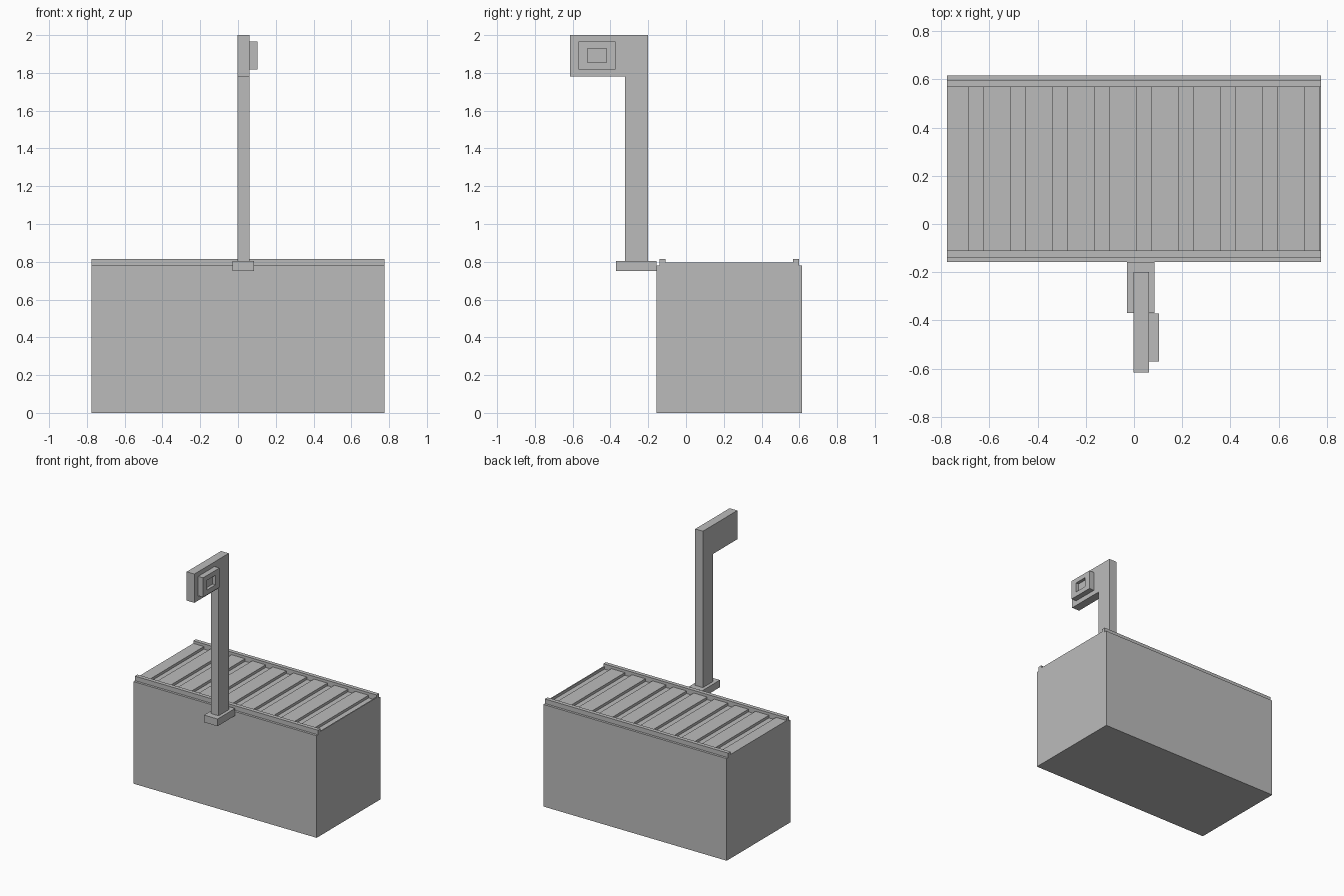
import bpy
import bmesh
from mathutils import Vector

# Remove the default cube
cube = bpy.data.objects.get("Cube")
if cube:
    bpy.data.objects.remove(cube, do_unlink=True)

# Single matte grey
grey = bpy.data.materials.new("plain_grey")
grey.use_nodes = True
colour = (0.5, 0.5, 0.5, 1)
grey.diffuse_color = colour
grey.node_tree.nodes["Principled BSDF"].inputs["Base Color"].default_value = colour


def finish(name, bm):
    bmesh.ops.recalc_face_normals(bm, faces=bm.faces)
    mesh = bpy.data.meshes.new(name)
    bm.to_mesh(mesh)
    bm.free()
    mesh.materials.append(grey)
    obj = bpy.data.objects.new(name, mesh)
    bpy.context.collection.objects.link(obj)
    return obj


def extrude_x(name, profile, x0, x1):
    """Extrude a (y, z) outline between two x positions."""
    bm = bmesh.new()
    face = bm.faces.new([bm.verts.new((x0, y, z)) for y, z in profile])
    result = bmesh.ops.extrude_face_region(bm, geom=[face])
    moved = [v for v in result["geom"] if isinstance(v, bmesh.types.BMVert)]
    bmesh.ops.translate(bm, verts=moved, vec=(x1 - x0, 0, 0))
    return finish(name, bm)


def box(name, x, y, z):
    outline = [(y[0], z[0]), (y[1], z[0]), (y[1], z[1]), (y[0], z[1])]
    return extrude_x(name, outline, *x)


HALF = 0.775
FRONT, BACK = -0.157, 0.615
LEDGE, DECK, RAIL = 0.78, 0.795, 0.815
FLOOR = DECK - 0.02
MID = (FRONT + BACK) / 2

# Block with outer ledges, two long rails and a sunken floor between them
half_outline = [(BACK, 0), (BACK, LEDGE), (0.597, LEDGE), (0.597, RAIL),
                (0.567, RAIL), (0.567, FLOOR)]
outline = half_outline + [(2 * MID - y, z) for y, z in reversed(half_outline)]
extrude_x("main_block", outline, -HALF, HALF)

# Wide slats separated by narrow grooves
PITCH, GROOVE, FIRST = 0.174, 0.06, -0.685
for i in range(10):
    start = max(-HALF, FIRST + GROOVE + (i - 1) * PITCH)
    end = min(HALF, FIRST + i * PITCH)
    box(f"deck_slat_{i + 1}", (start, end), (2 * MID - 0.567, 0.567), (FLOOR, DECK))

# Bracket carrying the post
box("post_bracket", (-0.028, 0.086), (-0.37, FRONT), (0.75, 0.805))

# Post with its forward-reaching head
extrude_x("post_and_head",
          [(-0.2, 0.805), (-0.2, 2), (-0.615, 2), (-0.615, 1.78),
           (-0.322, 1.78), (-0.322, 0.805)], -0.003, 0.062)

# Housing on the head with a recessed window
housing = box("head_housing", (0.062, 0.104), (-0.57, -0.372), (1.817, 1.965))
bm = bmesh.new()
bm.from_mesh(housing.data)
outer = max(bm.faces, key=lambda f: f.calc_center_median().x)
bmesh.ops.inset_region(bm, faces=[outer], thickness=0.037)
bmesh.ops.inset_region(bm, faces=[outer], thickness=0.012)
# Square the inner ring to the window outline, then sink it straight in
centre = outer.calc_center_median()
for v in outer.verts:
    side = Vector((0, 1 if v.co.y > centre.y else -1, 1 if v.co.z > centre.z else -1))
    v.co = Vector((0.08, centre.y + side.y * 0.051, centre.z + side.z * 0.037))
    # Match the rim above each sunken corner
    for edge in v.link_edges:
        rim = edge.other_vert(v)
        if rim not in outer.verts[:]:
            rim.co.y, rim.co.z = v.co.y, v.co.z
bm.to_mesh(housing.data)
bm.free()
